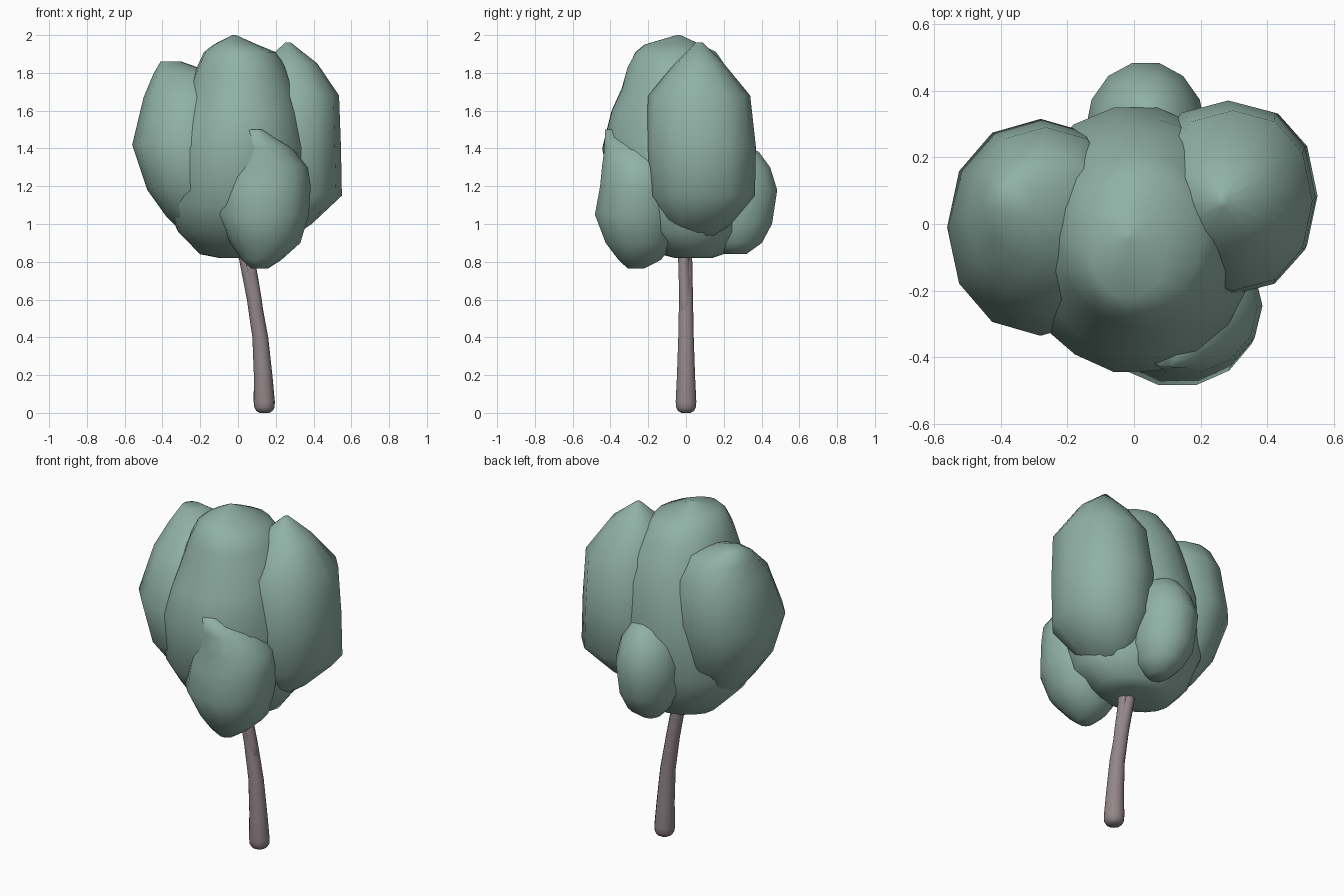
import bpy, bmesh, math, random


def material(name, colour):
    m = bpy.data.materials.new(name)
    m.diffuse_color = (*colour, 1)
    return m


LEAF = material("sage green", (0.28, 0.44, 0.38))
BARK = material("grey brown bark", (0.29, 0.24, 0.25))


def loft(name, stations, mat, sides=14, power=1.0, jitter=0.0, seed=1):
    """Closed rounded form through (z, x0, x1, y0, y1) cross-sections."""
    rng = random.Random(seed)
    bm = bmesh.new()
    rings = []
    for z, x0, x1, y0, y1 in stations:
        ring = []
        for i in range(sides):
            t = 2 * math.pi * i / sides
            c, s = (math.copysign(abs(u) ** power, u) for u in (math.cos(t), math.sin(t)))
            k = 1 + rng.uniform(-jitter, jitter)
            ring.append(bm.verts.new(((x0 + x1 + (x1 - x0) * c * k) / 2,
                                      (y0 + y1 + (y1 - y0) * s * k) / 2, z)))
        rings.append(ring)
    for a, b in zip(rings, rings[1:]):
        for i in range(sides):
            j = (i + 1) % sides
            bm.faces.new((a[i], a[j], b[j], b[i]))
    bm.faces.new(rings[0][::-1])
    bm.faces.new(rings[-1])
    for f in bm.faces:
        f.smooth = True
    me = bpy.data.meshes.new(name)
    bm.to_mesh(me)
    bm.free()
    me.materials.append(mat)
    bpy.context.collection.objects.link(bpy.data.objects.new(name, me))


def limb(name, path):
    """Round limb from (x, y, z, radius) points."""
    loft(name, [(z, x - r, x + r, y - r, y + r) for x, y, z, r in path], BARK)


# Central clump: broad below, narrowing to the top
loft("crown_centre", [
    (.82, -.1, .14, -.06, .14), (.84, -.2, .24, -.14, .2), (.96, -.32, .34, -.3, .28),
    (1.1, -.38, .37, -.39, .33), (1.4, -.36, .37, -.445, .35), (1.6, -.3, .34, -.4, .32),
    (1.72, -.26, .3, -.345, .28), (1.83, -.22, .25, -.31, .22), (1.91, -.18, .2, -.27, .16),
    (1.95, -.13, .1, -.22, .08), (2.0, -.03, -.01, -.05, -.03)], LEAF, 18, 1, .015, 4)

# Left clump
loft("crown_left", [
    (.95, -.29, -.17, -.06, .06), (1.04, -.38, -.1, -.2, .15), (1.18, -.48, -.03, -.3, .25),
    (1.42, -.56, 0, -.335, .315), (1.67, -.5, -.03, -.24, .29), (1.79, -.45, -.1, -.11, .22),
    (1.86, -.41, -.3, .02, .13)], LEAF, 12, .95)

# Right clump
loft("crown_right", [
    (.925, .18, .28, -.04, .14), (1.0, .1, .39, -.1, .24), (1.15, .05, .55, -.195, .365),
    (1.41, .02, .545, -.215, .37), (1.68, .06, .535, -.2, .34), (1.85, .13, .42, -.06, .2),
    (1.96, .25, .28, .05, .09)], LEAF, 12, .92)

# Low front clump
loft("crown_front", [
    (.765, .07, .16, -.31, -.22), (.81, .02, .23, -.36, -.13), (.9, -.04, .33, -.43, -.06),
    (1.05, -.115, .375, -.488, -.03), (1.2, -.1, .385, -.46, -.03), (1.3, -.075, .37, -.45, -.05),
    (1.41, -.04, .28, -.435, -.12), (1.5, .05, .13, -.43, -.33)], LEAF, 14, .97)

# Low back clump
loft("crown_back", [
    (.84, -.01, .1, .2, .32), (.9, -.07, .16, .14, .405), (1.0, -.125, .2, .1, .46),
    (1.18, -.145, .215, .08, .488), (1.3, -.11, .19, .1, .45), (1.38, -.05, .14, .15, .39),
    (1.42, .02, .07, .22, .32)], LEAF, 14)

# Leaning trunk with a rounded foot, and the fork that splits off it
limb("trunk", [(.14, 0, 0, .025), (.14, 0, .01, .043), (.14, 0, .03, .054),
               (.139, 0, .06, .056), (.133, 0, .2, .049), (.118, 0, .4, .042),
               (.085, 0, .6, .038), (.042, 0, .8, .034), (.0, 0, 1.05, .025)])
limb("fork", [(.12, 0, .4, .03), (.094, -.004, .6, .032),
              (.062, -.012, .8, .03), (.06, -.03, 1.05, .02)])
